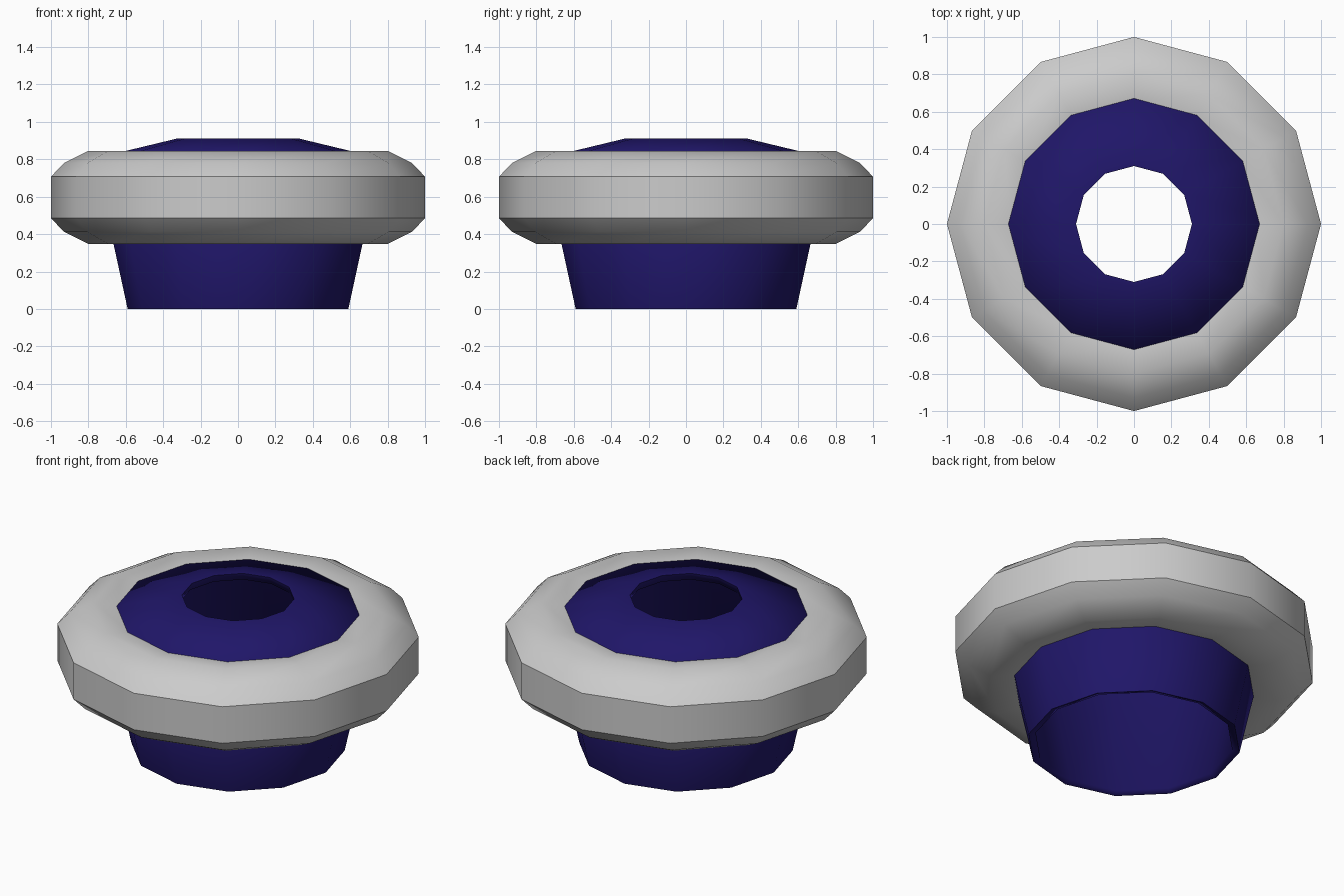
import bpy, bmesh, math

if "Cube" in bpy.data.objects:
    bpy.data.objects.remove(bpy.data.objects["Cube"])

SIDES = 12


def lathe(name, profile, material=None, angle=40):
    """Revolve a closed (radius, z) profile around the z axis."""
    bm = bmesh.new()
    rings = []
    for i in range(SIDES):
        a = math.tau * i / SIDES
        rings.append([bm.verts.new((r * math.cos(a), r * math.sin(a), z)) for r, z in profile])
    n = len(profile)
    for i in range(SIDES):
        p, q = rings[i], rings[(i + 1) % SIDES]
        for j in range(n):
            k = (j + 1) % n
            bm.faces.new((p[j], q[j], q[k], p[k]))
    bmesh.ops.recalc_face_normals(bm, faces=bm.faces)
    mesh = bpy.data.meshes.new(name)
    bm.to_mesh(mesh)
    bm.free()
    obj = bpy.data.objects.new(name, mesh)
    bpy.context.collection.objects.link(obj)
    if material:
        mesh.materials.append(material)
    bpy.ops.object.select_all(action='DESELECT')
    obj.select_set(True)
    bpy.context.view_layer.objects.active = obj
    bpy.ops.object.shade_smooth_by_angle(angle=math.radians(angle))
    return obj


navy = bpy.data.materials.new("navy")
navy.diffuse_color = (0.014, 0.008, 0.14, 1)
navy.use_nodes = True
navy.node_tree.nodes["Principled BSDF"].inputs["Base Color"].default_value = navy.diffuse_color

# Thin flared cup closed by a shallow sloping top with a round opening
lathe("domed_cup", [
    (0.59, 0.0), (0.765, 0.805), (0.33, 0.91), (0.31, 0.91),
    (0.32, 0.868), (0.715, 0.77), (0.55, 0.012),
], navy, 92)

# Chunky bevelled ring; its inner side follows the cup wall
lathe("outer_ring", [
    (1.0, 0.485), (1.0, 0.707), (0.93, 0.78), (0.80, 0.845), (0.66, 0.826),
    (0.74, 0.79), (0.65, 0.367), (0.80, 0.347), (0.93, 0.412),
])
